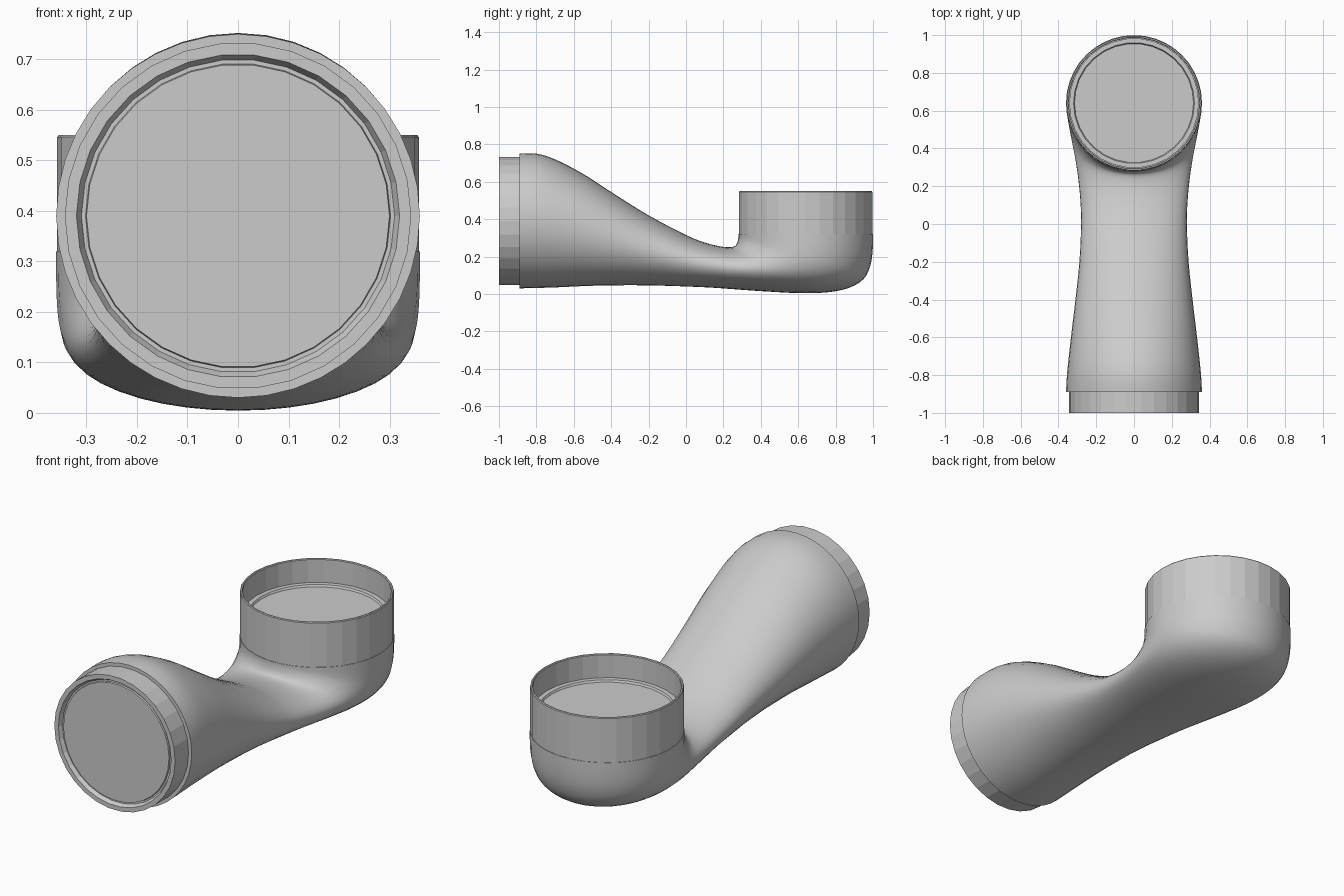
import bpy, bmesh, math
from mathutils import Matrix, Vector

cube = bpy.data.objects.get("Cube")
if cube:
    bpy.data.objects.remove(cube, do_unlink=True)

# One plain grey for the whole fitting
grey = bpy.data.materials.new("plain grey")
grey.use_nodes = True
colour = (0.6, 0.6, 0.6, 1)
grey.diffuse_color = colour
grey.node_tree.nodes["Principled BSDF"].inputs["Base Color"].default_value = colour


def skin(name, rings, smooth_angle=None):
    """Join closed rings of points into a tube with capped ends."""
    bm = bmesh.new()
    loops = [[bm.verts.new(p) for p in ring] for ring in rings]
    count = len(loops[0])
    for a, b in zip(loops, loops[1:]):
        for i in range(count):
            j = (i + 1) % count
            bm.faces.new((a[i], a[j], b[j], b[i]))
    bm.faces.new(loops[0][::-1])
    bm.faces.new(loops[-1])
    bmesh.ops.recalc_face_normals(bm, faces=bm.faces)
    mesh = bpy.data.meshes.new(name)
    bm.to_mesh(mesh)
    bm.free()
    mesh.materials.append(grey)
    obj = bpy.data.objects.new(name, mesh)
    bpy.context.collection.objects.link(obj)
    if smooth_angle:
        bpy.ops.object.select_all(action="DESELECT")
        obj.select_set(True)
        bpy.context.view_layer.objects.active = obj
        bpy.ops.object.shade_smooth_by_angle(angle=math.radians(smooth_angle))
    return obj


def lathe(name, profile, matrix, sides=30):
    """Turn a (radius, height) profile around the matrix's z axis."""
    turns = [math.tau * i / sides for i in range(sides)]
    return skin(name, [[matrix @ Vector((r * math.cos(t), r * math.sin(t), h))
                        for t in turns] for r, h in profile])


def spline(a, b, c, d, t):
    """Catmull-Rom blend between b and c."""
    return 0.5 * (2 * b + (c - a) * t + (2 * a - 5 * b + 4 * c - d) * t ** 2
                  + (3 * b - a - 3 * c + d) * t ** 3)


# Body sections: top y, top z, bottom y, bottom z, half width
sections = [
    (-.89, .75, -.89, .03, .36),
    (-.8, .75, -.8, .032, .355),
    (-.7, .72, -.7, .035, .345),
    (-.55, .642, -.55, .042, .328),
    (-.4, .545, -.4, .046, .31),
    (-.2, .42, -.2, .046, .289),
    (0, .315, 0, .04, .28),
    (.1, .275, .15, .033, .284),
    (.18, .255, .3, .022, .295),
    (.23, .25, .45, .012, .31),
    (.26, .255, .6, .005, .326),
    (.272, .27, .75, .008, .34),
    (.277, .285, .87, .032, .35),
    (.279, .297, .95, .08, .356),
    (.28, .306, .985, .15, .359),
    (.28, .313, .998, .23, .36),
    (.28, .32, 1, .32, .36),
]


def section_ring(section, sides=40):
    top, bottom = Vector((0, *section[:2])), Vector((0, *section[2:4]))
    middle, half = (top + bottom) / 2, (top - bottom) / 2
    across = Vector((section[4], 0, 0))
    return [middle + across * math.cos(t) + half * math.sin(t)
            for t in (math.tau * i / sides for i in range(sides))]


steps = 3
padded = [sections[0]] + sections + [sections[-1]]
path = []
for group in zip(padded, padded[1:], padded[2:], padded[3:]):
    for k in range(steps):
        path.append([spline(*values, k / steps) for values in zip(*group)])
path.append(sections[-1])
skin("pipe_body", [section_ring(s) for s in path], 40)

# Stepped end cap: collar, flat rim, sloped groove and raised disc
cap = [(.343, 0), (.343, .11), (.32, .11), (.31, .09), (.302, .09), (.3, .098)]
front = Matrix.Translation((0, -.89, .39)) @ Matrix.Rotation(math.pi / 2, 4, "X")
lathe("front_cap", cap, front)

upper = Matrix.Translation((0, .64, .32))
lathe("upper_cap", cap, upper)

# Thin sleeve standing around the upper cap
height = .23
sleeve = [(.35, .01), (.358, 0), (.358, height - .004), (.355, height),
          (.349, height), (.346, height - .004), (.346, .1)]
lathe("upper_sleeve", sleeve, upper)
